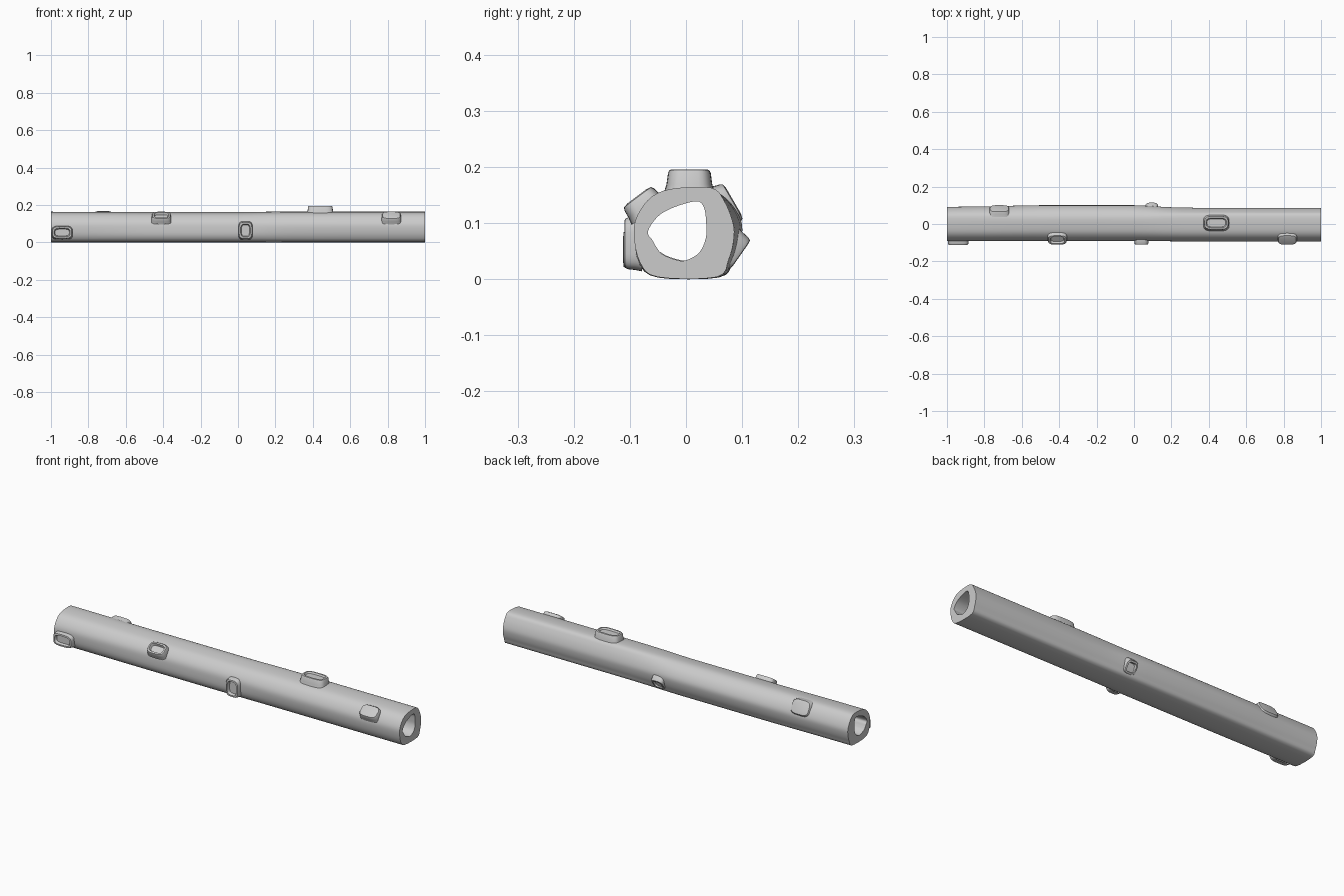
import bpy, bmesh
from math import sin, cos, pi, radians, copysign
from mathutils import Vector

if "Cube" in bpy.data.objects:
    bpy.data.objects.remove(bpy.data.objects["Cube"])


def smooth_loop(pts, sub=4):
    """Closed Catmull-Rom curve through (y, z) points."""
    out, n = [], len(pts)
    p = [Vector(q) for q in pts]
    for i in range(n):
        a, b, c, d = p[i - 1], p[i], p[(i + 1) % n], p[(i + 2) % n]
        for k in range(sub):
            t = k / sub
            out.append(0.5 * (2 * b + (c - a) * t + (2 * a - 5 * b + 4 * c - d) * t * t
                              + (3 * b - a - 3 * c + d) * t ** 3))
    return out


def loft(name, rings, close=False, cap=False, angle=35):
    """Skin equal-length rings of 3D points; close makes a tube solid."""
    bm = bmesh.new()
    vr = [[bm.verts.new(p) for p in r] for r in rings]
    for i in range(len(vr) if close else len(vr) - 1):
        a, b = vr[i], vr[(i + 1) % len(vr)]
        for j in range(len(a)):
            k = (j + 1) % len(a)
            bm.faces.new((a[j], a[k], b[k], b[j]))
    if cap:
        bm.faces.new(vr[-1])
    bmesh.ops.recalc_face_normals(bm, faces=bm.faces)
    me = bpy.data.meshes.new(name)
    bm.to_mesh(me)
    bm.free()
    ob = bpy.data.objects.new(name, me)
    bpy.context.collection.objects.link(ob)
    bpy.context.view_layer.objects.active = ob
    ob.select_set(True)
    bpy.ops.object.shade_smooth_by_angle(angle=radians(angle))
    ob.select_set(False)
    return ob


# Outer cross-sections of the log (y, z): right end, and fuller left half
right_sec = [(-.093, .08), (-.086, .115), (-.06, .148), (-.02, .162), (.045, .163), (.068, .14),
             (.084, .10), (.085, .07), (.076, .035), (.055, .004), (-.05, .004), (-.082, .03)]
left_sec = [(-.09, .08), (-.082, .115), (-.055, .145), (-.02, .158), (.035, .162), (.074, .142),
            (.098, .105), (.098, .07), (.084, .03), (.058, .003), (-.05, .003), (-.085, .03)]
# Bore cross-section with its pointed corners
bore = [(-.068, .085), (-.05, .112), (-.022, .128), (.018, .139), (.032, .128), (.036, .10),
        (.035, .072), (.021, .045), (-.01, .032), (-.04, .043), (-.052, .056), (-.06, .07)]

R, L = smooth_loop(right_sec), smooth_loop(left_sec)
B = smooth_loop(bore)
# (x, how much of the fuller left section)
stations = [(-1, .4), (-.8, .5), (-.65, .8), (-.5, 1), (-.25, 1), (0, 1), (.08, .75),
            (.16, .35), (.25, .1), (.4, 0), (.7, 0), (1, 0)]


def outer(x, w):
    return [(x, *(r.lerp(l, w) - Vector((0, -.0)))) for r, l in zip(R, L)]


# Hollow log: outer skin left to right, bore back again
rings = [outer(x, w) for x, w in stations]
rings += [[(x, max(-.07, p.x), p.y) for p in B] for x in (1, .5, 0, -.5, -1)]
log = loft("hollow_log", rings, close=True)
for v in log.data.vertices:
    v.co.z = max(0, v.co.z)


def stub(name, tip, ang, hu, hv, depth, recess, flare=.012):
    """Cut-branch stub: flared collar, flat rim and sunken middle."""
    n = Vector((0, cos(radians(ang)), sin(radians(ang))))
    u = Vector((1, 0, 0))
    v = n.cross(u)
    c = Vector(tip)

    def ring(grow, drop):
        pts = []
        for i in range(32):
            a = 2 * pi * i / 32
            sx = copysign(abs(cos(a)) ** .55, cos(a))
            sy = copysign(abs(sin(a)) ** .55, sin(a))
            pts.append(c + u * sx * (hu + grow) + v * sy * (hv + grow) - n * drop)
        return pts
    rs = [ring(flare, depth), ring(flare * .35, depth * .6), ring(0, .006), ring(-.003, .001)]
    if recess:
        rs += [ring(-.011, 0), ring(-.016, recess)]
    else:
        rs += [ring(-.012, -.001)]
    loft(name, rs, cap=True, angle=40)


# Branch stubs around the log
stub("stub_front_left", (-.94, -.112, .053), 180, .054, .034, .032, .012, .004)
stub("stub_front_upper_left", (-.41, -.087, .147), 127, .05, .033, .034, .012, .005)
stub("stub_front_middle", (.04, -.110, .064), 180, .037, .046, .032, .014, .004)
stub("stub_top", (.44, .006, .196), 90, .065, .038, .044, .008, .008)
stub("stub_front_upper_right", (.82, -.087, .147), 127, .05, .033, .034, 0, .005)
stub("stub_back_left", (-.72, .084, .139), 30, .052, .038, .028, 0, .008)
stub("stub_back_middle", (.095, .097, .043), -35, .034, .034, .035, .02, .005)
